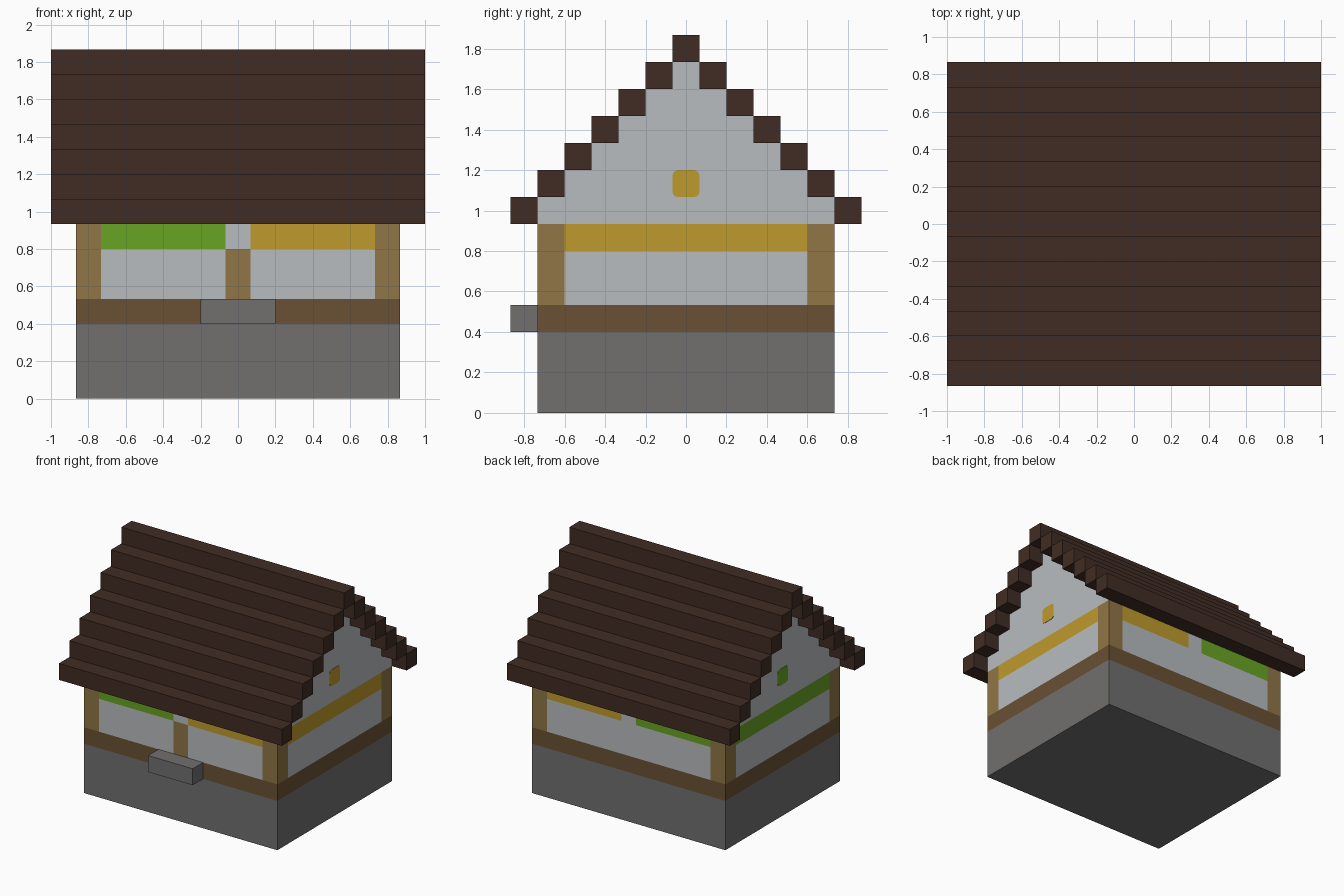
import bpy
import bmesh

if "Cube" in bpy.data.objects:
    bpy.data.objects.remove(bpy.data.objects["Cube"], do_unlink=True)

U = 2 / 15  # one block of the building grid


def material(name, hex_code):
    def linear(c):
        return c / 12.92 if c <= 0.04045 else ((c + 0.055) / 1.055) ** 2.4
    rgb = [linear(int(hex_code[i:i + 2], 16) / 255) for i in (0, 2, 4)]
    mat = bpy.data.materials.new(name)
    mat.use_nodes = True
    mat.diffuse_color = (*rgb, 1)
    bsdf = next(n for n in mat.node_tree.nodes if n.type == "BSDF_PRINCIPLED")
    bsdf.inputs["Base Color"].default_value = (*rgb, 1)
    bsdf.inputs["Roughness"].default_value = 0.9
    return mat


stone = material("grey stone", "71706F")
beam = material("dark timber", "6A5133")
timber = material("light timber", "907646")
plaster = material("pale plaster", "B8BCBF")
green = material("green paint", "68A423")
yellow = material("yellow paint", "BE9A2C")
roofing = material("brown roofing", "402C23")


def box(name, x, y, z, mat, corner=0):
    """Box from (low, high) ranges in blocks; corner rounds edges along x."""
    bm = bmesh.new()
    bmesh.ops.create_cube(bm, size=1)
    for v in bm.verts:
        for i, (low, high) in enumerate((x, y, z)):
            v.co[i] = U * (high if v.co[i] > 0 else low)
    if corner:
        along_x = [e for e in bm.edges
                   if abs(e.verts[0].co.x - e.verts[1].co.x) > 1e-5]
        bmesh.ops.bevel(bm, geom=along_x, offset=corner * U, segments=3,
                        profile=0.5, affect="EDGES")
    mesh = bpy.data.meshes.new(name)
    bm.to_mesh(mesh)
    bm.free()
    mesh.materials.append(mat)
    obj = bpy.data.objects.new(name, mesh)
    bpy.context.collection.objects.link(obj)
    return obj


def span(a, b, side):
    """Range a..b placed on the positive or negative side."""
    return (a, b) if side > 0 else (-b, -a)


# Base and doorstep
box("foundation", (-6.5, 6.5), (-5.5, 5.5), (0, 3), stone)
box("floor_beam", (-6.5, 6.5), (-5.5, 5.5), (3, 4), beam)
box("doorstep", (-1.5, 1.5), (-6.5, -5.5), (3, 4), stone)

SIDES = (("left", 1, yellow), ("right", -1, green))
ENDS = (("front", -1), ("back", 1))

for side, sx, paint in SIDES:
    outer_x = span(5.5, 6.5, sx)
    # Side wall, painted band and small gable window
    box(f"{side}_wall", outer_x, (-4.5, 4.5), (4, 6), plaster)
    box(f"{side}_band", outer_x, (-4.5, 4.5), (6, 7), paint)
    box(f"{side}_gable_window", span(6.48, 6.52, sx), (-0.5, 0.5), (8, 9),
        paint, corner=0.2)
    # Corner posts, half walls and half bands of the long sides
    for end, sy in ENDS:
        outer_y = span(4.5, 5.5, sy)
        box(f"{end}_{side}_post", outer_x, outer_y, (4, 7), timber)
        box(f"{end}_{side}_wall", span(0.5, 5.5, sx), outer_y, (4, 6), plaster)
        box(f"{end}_{side}_band", span(0.5, 5.5, sx), outer_y, (6, 7), paint)

# Middle of the long sides
for end, sy in ENDS:
    outer_y = span(4.5, 5.5, sy)
    box(f"{end}_middle", (-0.5, 0.5), outer_y, (4, 6),
        timber if sy < 0 else plaster)
    box(f"{end}_middle_top", (-0.5, 0.5), outer_y, (6, 7), plaster)

# Stepped gable with a roof course resting on each step
for k in range(6):
    half = 5.5 - k
    z = (7 + k, 8 + k)
    box(f"gable_step_{k + 1}", (-6.5, 6.5), (-half, half), z, plaster)
    for end, sy in ENDS:
        box(f"{end}_roof_course_{k + 1}", (-7.5, 7.5),
            span(half, half + 1, sy), z, roofing)
box("roof_ridge", (-7.5, 7.5), (-0.5, 0.5), (13, 14), roofing)
